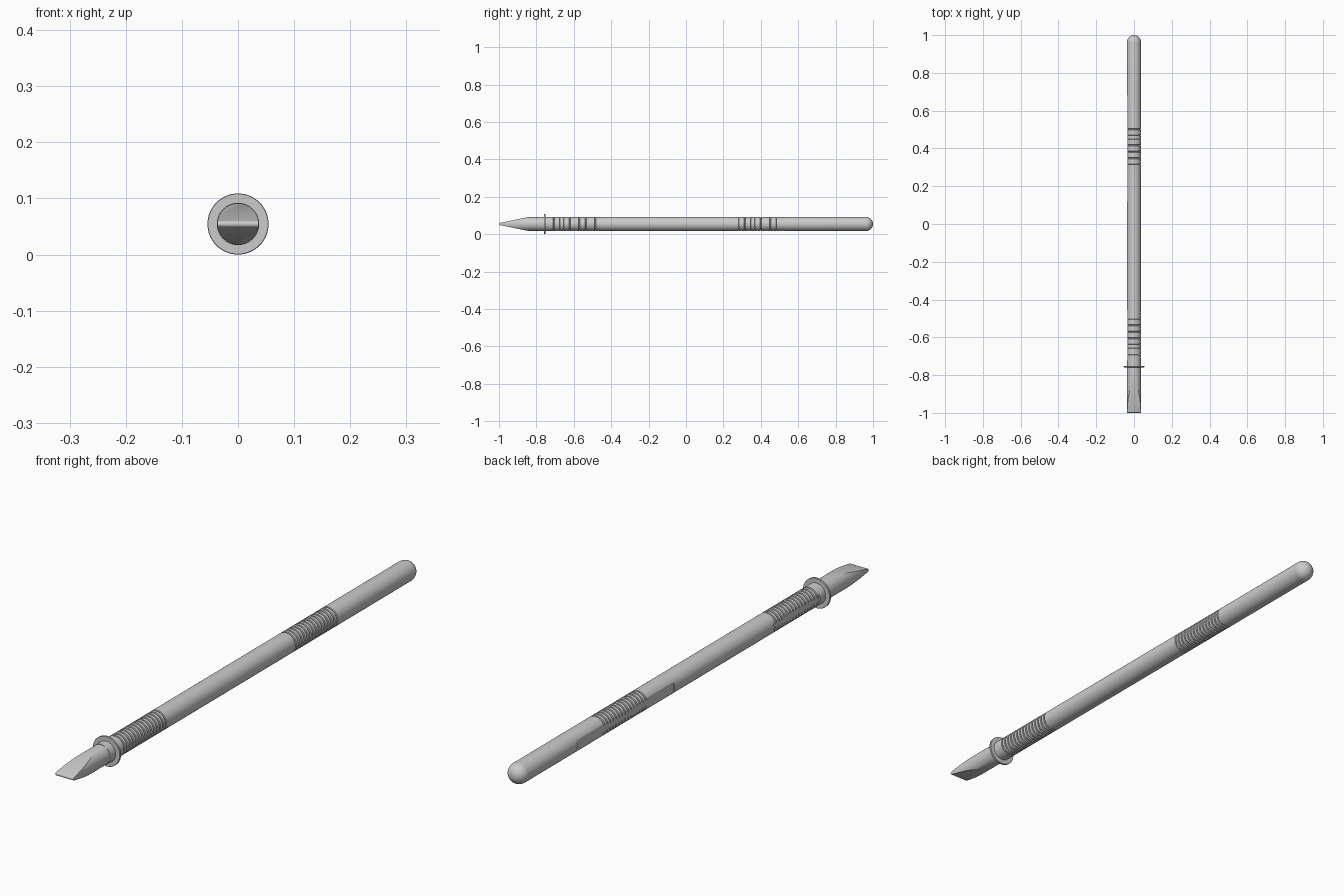
import bpy, bmesh, math

if "Cube" in bpy.data.objects:
    bpy.data.objects.remove(bpy.data.objects["Cube"])

R = 0.0378        # rod radius
ZC = 0.0545       # axis height
SEG = 64


def make_object(name, bm):
    bmesh.ops.recalc_face_normals(bm, faces=bm.faces[:])
    mesh = bpy.data.meshes.new(name)
    bm.to_mesh(mesh)
    bm.free()
    ob = bpy.data.objects.new(name, mesh)
    bpy.context.collection.objects.link(ob)
    return ob


def lathe(name, profile):
    """Revolve (y, radius) points around the rod axis; radius 0 makes a pole."""
    bm = bmesh.new()
    rings = []
    for y, r in profile:
        n = SEG if r > 0 else 1
        rings.append([bm.verts.new((r * math.cos(2 * math.pi * i / SEG), y,
                                    ZC + r * math.sin(2 * math.pi * i / SEG))) for i in range(n)])
    for a, b in zip(rings, rings[1:]):
        for i in range(SEG):
            j = (i + 1) % SEG
            quad = [a[i % len(a)], a[j % len(a)], b[j % len(b)], b[i % len(b)]]
            bm.faces.new(list(dict.fromkeys(quad)))
    return make_object(name, bm)


def prism(name, outline, x0, x1):
    """Extrude a (y, z) outline along x."""
    bm = bmesh.new()
    face = bm.faces.new([bm.verts.new((x0, y, z)) for y, z in outline])
    out = bmesh.ops.extrude_face_region(bm, geom=[face])
    bmesh.ops.translate(bm, vec=(x1 - x0, 0, 0),
                        verts=[v for v in out["geom"] if isinstance(v, bmesh.types.BMVert)])
    return make_object(name, bm)


def boolean(ob, cutter, operation):
    mod = ob.modifiers.new(operation.lower(), 'BOOLEAN')
    mod.operation, mod.object, mod.solver = operation, cutter, 'EXACT'
    bpy.context.view_layer.objects.active = ob
    bpy.ops.object.modifier_apply(modifier=mod.name)
    bpy.data.objects.remove(cutter)


def smooth(ob):
    bpy.ops.object.select_all(action='DESELECT')
    ob.select_set(True)
    bpy.context.view_layer.objects.active = ob
    bpy.ops.object.shade_smooth_by_angle(angle=math.radians(30))


def grooves(start, end, count=15, width=0.006, depth=0.004):
    pts = []
    pitch = (end - start - width) / (count - 1)
    for i in range(count):
        y = start + i * pitch
        pts += [(y, R), (y + 0.001, R - depth), (y + width - 0.001, R - depth), (y + width, R)]
    return pts


# Handle: rod with two grooved grips and a domed end
dome = [(1 - R + R * math.sin(a), R * math.cos(a))
        for a in [math.pi / 2 * i / 12 for i in range(12)]] + [(1, 0)]
handle = lathe("handle", [(-0.79, 0), (-0.79, R)] + grooves(-0.71, -0.465)
               + grooves(0.277, 0.522) + dome)

# Flats on the left side of both grips
for y0, y1 in ((0.12, 0.68), (-0.72, -0.455)):
    flat = prism("flat_cutter", [(y0, 0), (y1, 0), (y1, 0.11), (y0, 0.11)], -0.1, -R + 0.0045)
    boolean(handle, flat, 'DIFFERENCE')
smooth(handle)

# Chisel tip: round shank trimmed to a wedge with a rounded edge
tip = lathe("chisel_tip", [(-1.02, 0), (-1.02, R - 0.001), (-0.78, R - 0.001), (-0.78, 0)])
E = 0.006
edge = [(-1 + E - E * math.cos(a), ZC + E * math.sin(a))
        for a in [math.radians(-75 + 150 * i / 8) for i in range(9)]]
wedge = prism("wedge_cutter", edge + [(-0.84, ZC + R), (-0.83, ZC + 0.06), (-0.7, ZC + 0.06),
                                      (-0.7, ZC - 0.06), (-0.83, ZC - 0.06), (-0.84, ZC - R)],
              -0.08, 0.08)
boolean(tip, wedge, 'INTERSECT')
smooth(tip)

# Guard flange
flange = lathe("flange", [(-0.759, 0), (-0.759, 0.0535), (-0.758, 0.0545),
                          (-0.752, 0.0545), (-0.751, 0.0535), (-0.751, 0)])
smooth(flange)
